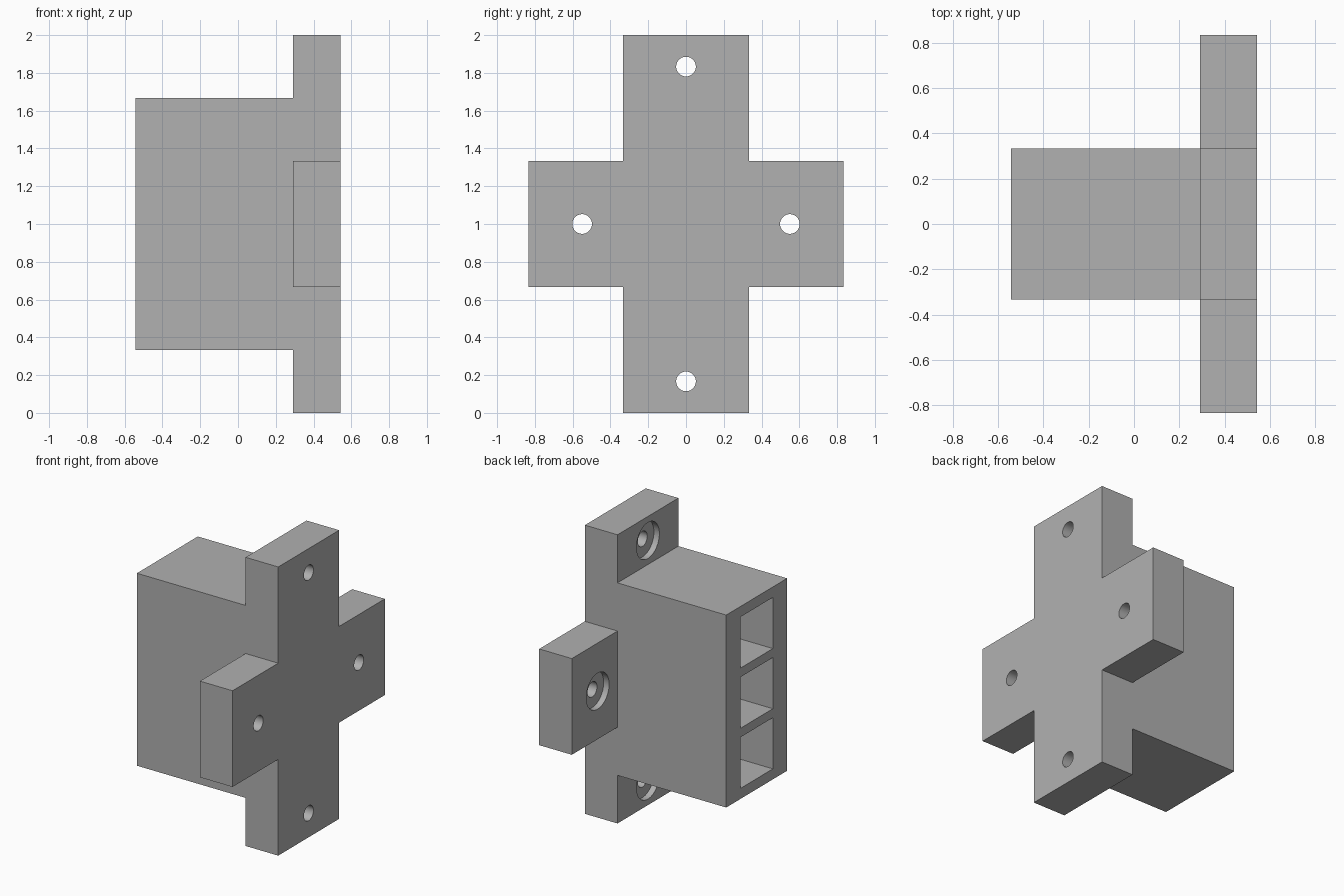
import bpy
import bmesh
from math import radians

if "Cube" in bpy.data.objects:
    bpy.data.objects.remove(bpy.data.objects["Cube"], do_unlink=True)

U = 1 / 24                      # design unit
BACK, FRONT = 13 * U, -13 * U   # mounting face and open face along x
STEP = BACK - 6 * U             # inner face of the mounting plate
HALF = 8 * U                    # half width of the body and arms

grey = bpy.data.materials.new("plain_grey")
grey.use_nodes = True
grey.diffuse_color = (0.44, 0.44, 0.44, 1)
grey.node_tree.nodes["Principled BSDF"].inputs["Base Color"].default_value = grey.diffuse_color


def prism(name, profile, half_depth):
    """Extrude an xz outline symmetrically along y."""
    bm = bmesh.new()
    face = bm.faces.new([bm.verts.new((x, -half_depth, z)) for x, z in profile])
    new = bmesh.ops.extrude_face_region(bm, geom=[face])["geom"]
    bmesh.ops.translate(bm, vec=(0, 2 * half_depth, 0),
                        verts=[v for v in new if isinstance(v, bmesh.types.BMVert)])
    bmesh.ops.recalc_face_normals(bm, faces=bm.faces)
    mesh = bpy.data.meshes.new(name)
    bm.to_mesh(mesh)
    bm.free()
    mesh.materials.append(grey)
    obj = bpy.data.objects.new(name, mesh)
    bpy.context.collection.objects.link(obj)
    return obj


def box(name, x0, x1, half_y, z0, z1):
    return prism(name, [(x0, z0), (x1, z0), (x1, z1), (x0, z1)], half_y)


def cylinder(name, radius, x0, x1, y, z):
    bpy.ops.mesh.primitive_cylinder_add(vertices=48, radius=radius, depth=x1 - x0,
                                        location=((x0 + x1) / 2, y, z),
                                        rotation=(0, radians(90), 0))
    obj = bpy.context.object
    obj.name = name
    obj.data.materials.append(grey)
    return obj


def combine(target, tool, operation):
    """Apply a boolean and discard the tool."""
    tool.hide_render = True
    mod = target.modifiers.new(tool.name, "BOOLEAN")
    mod.operation, mod.solver, mod.object = operation, "EXACT", tool
    bpy.context.view_layer.objects.active = target
    bpy.ops.object.modifier_apply(modifier=mod.name)
    bpy.data.objects.remove(tool, do_unlink=True)


# Upright plate and box body in one outline
low, high = 8 * U, 40 * U
bracket = prism("wall_bracket", [(BACK, 0), (BACK, 2), (STEP, 2), (STEP, high),
                                 (FRONT, high), (FRONT, low), (STEP, low), (STEP, 0)], HALF)

# Side arms of the mounting plate
combine(bracket, box("side_arms", STEP, BACK, 20 * U, 1 - HALF, 1 + HALF), "UNION")

# Three square pockets in the open face
for i in (-1, 0, 1):
    z = 1 + i * 10 * U
    r = 4.25 * U
    combine(bracket, box("pocket_cutter", FRONT - 0.1, FRONT + 0.8, r, z - r, z + r), "DIFFERENCE")

# Screw holes with shallow counterbores
for y, z in ((0, 1 + 20 * U), (0, 1 - 20 * U), (0.55, 1), (-0.55, 1)):
    # The bore starts inside the plate so it never enters the pockets
    combine(bracket, cylinder("counterbore_cutter", 3 * U, STEP - 0.05, STEP + U, y, z), "DIFFERENCE")
    combine(bracket, cylinder("hole_cutter", 1.25 * U, STEP - 0.02, BACK + 0.1, y, z), "DIFFERENCE")

# Clean flat faces and smooth bores
bm = bmesh.new()
bm.from_mesh(bracket.data)
bmesh.ops.remove_doubles(bm, verts=bm.verts, dist=0.0001)
bmesh.ops.dissolve_limit(bm, angle_limit=radians(1), verts=bm.verts, edges=bm.edges)
bm.to_mesh(bracket.data)
bm.free()

bpy.ops.object.select_all(action="DESELECT")
bracket.select_set(True)
bpy.context.view_layer.objects.active = bracket
bpy.ops.object.shade_smooth_by_angle(angle=radians(30))
